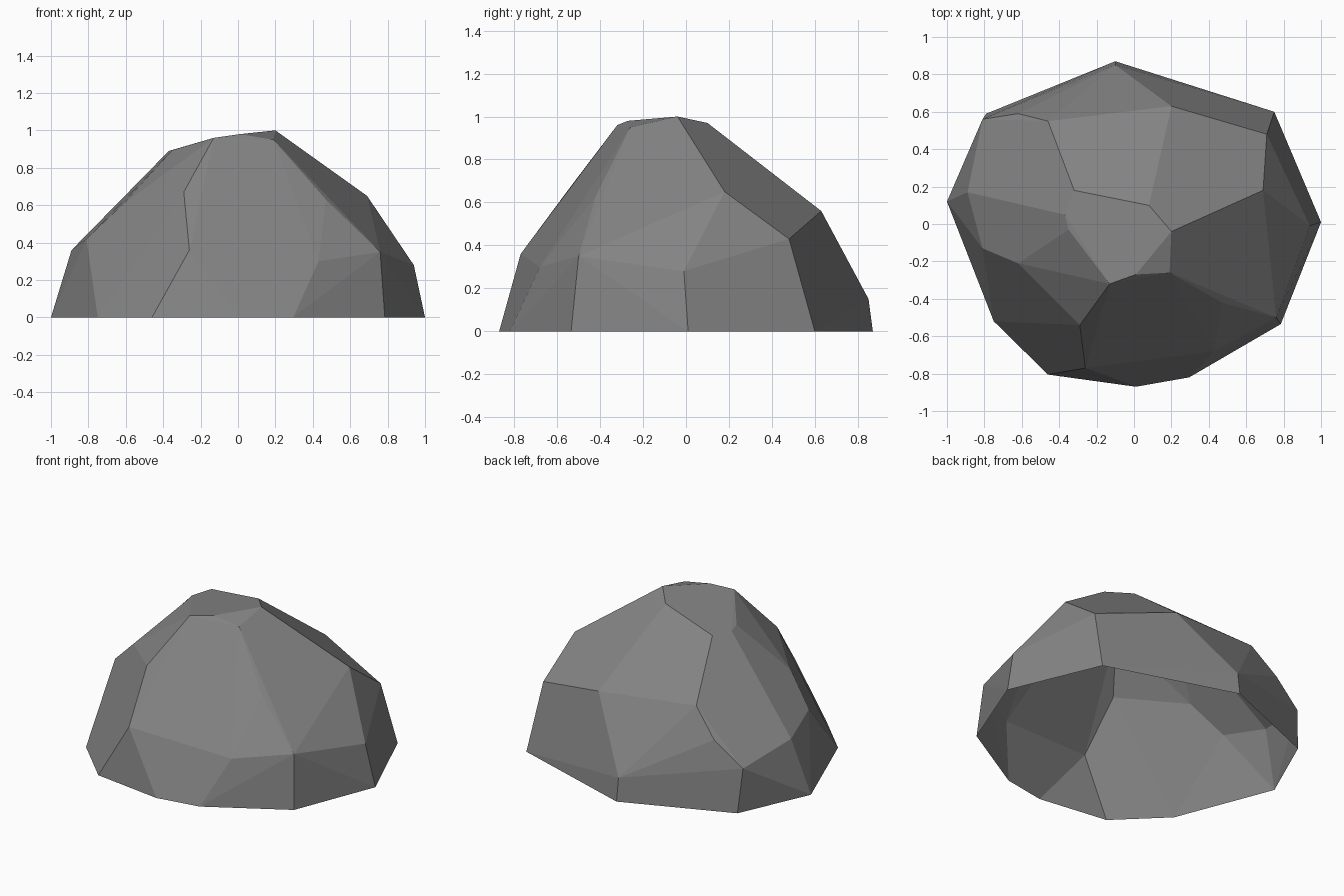
import bpy, bmesh, math

if "Cube" in bpy.data.objects:
    bpy.data.objects.remove(bpy.data.objects["Cube"])

# Rock corners, grouped in rough rings from ground to crown
ground = [(-1.0, .12), (-.79, .59), (-.10, .87), (.75, .60), (1.0, .01),
          (.785, -.535), (.295, -.82), (.01, -.87), (-.46, -.805), (-.75, -.52)]
shoulder = [(-.89, .17, .36), (-.81, .56, .29), (-.10, .85, .15), (.71, .48, .43),
            (.94, -.01, .28), (.76, -.50, .35), (.43, -.68, .30), (-.26, -.77, .36),
            (-.81, -.13, .42)]
upper = [(-.62, .59, .44), (-.46, .55, .61), (.20, .63, .56), (.69, .18, .65),
         (.47, -.42, .63), (-.29, -.54, .67), (-.62, -.21, .60)]
crown = [(-.32, .18, .895), (-.37, .05, .89), (-.35, -.03, .895), (-.13, -.32, .96),
         (.01, -.27, .98), (.19, -.26, .95), (.20, -.04, 1.0), (.08, .10, .97)]

# Faceted convex boulder, with nearly flat neighbours merged into single facets
bm = bmesh.new()
for p in [(x, y, 0) for x, y in ground] + shoulder + upper + crown:
    bm.verts.new(p)
bmesh.ops.convex_hull(bm, input=bm.verts[:])
loose = [v for v in bm.verts if not v.link_faces]
bmesh.ops.delete(bm, geom=loose, context='VERTS')
bmesh.ops.recalc_face_normals(bm, faces=bm.faces[:])

# Open underside: the rock is a hollow shell
under = [f for f in bm.faces if all(v.co.z < .001 for v in f.verts)]
bmesh.ops.delete(bm, geom=under, context='FACES')
bmesh.ops.dissolve_limit(bm, angle_limit=math.radians(4), verts=bm.verts[:], edges=bm.edges[:])

mesh = bpy.data.meshes.new("rock")
bm.to_mesh(mesh)
bm.free()
rock = bpy.data.objects.new("rock", mesh)
bpy.context.collection.objects.link(rock)

# Single stone grey
stone = bpy.data.materials.new("stone grey")
stone.diffuse_color = (0.23, 0.23, 0.23, 1)
stone.use_nodes = True
stone.node_tree.nodes["Principled BSDF"].inputs["Base Color"].default_value = stone.diffuse_color
mesh.materials.append(stone)
